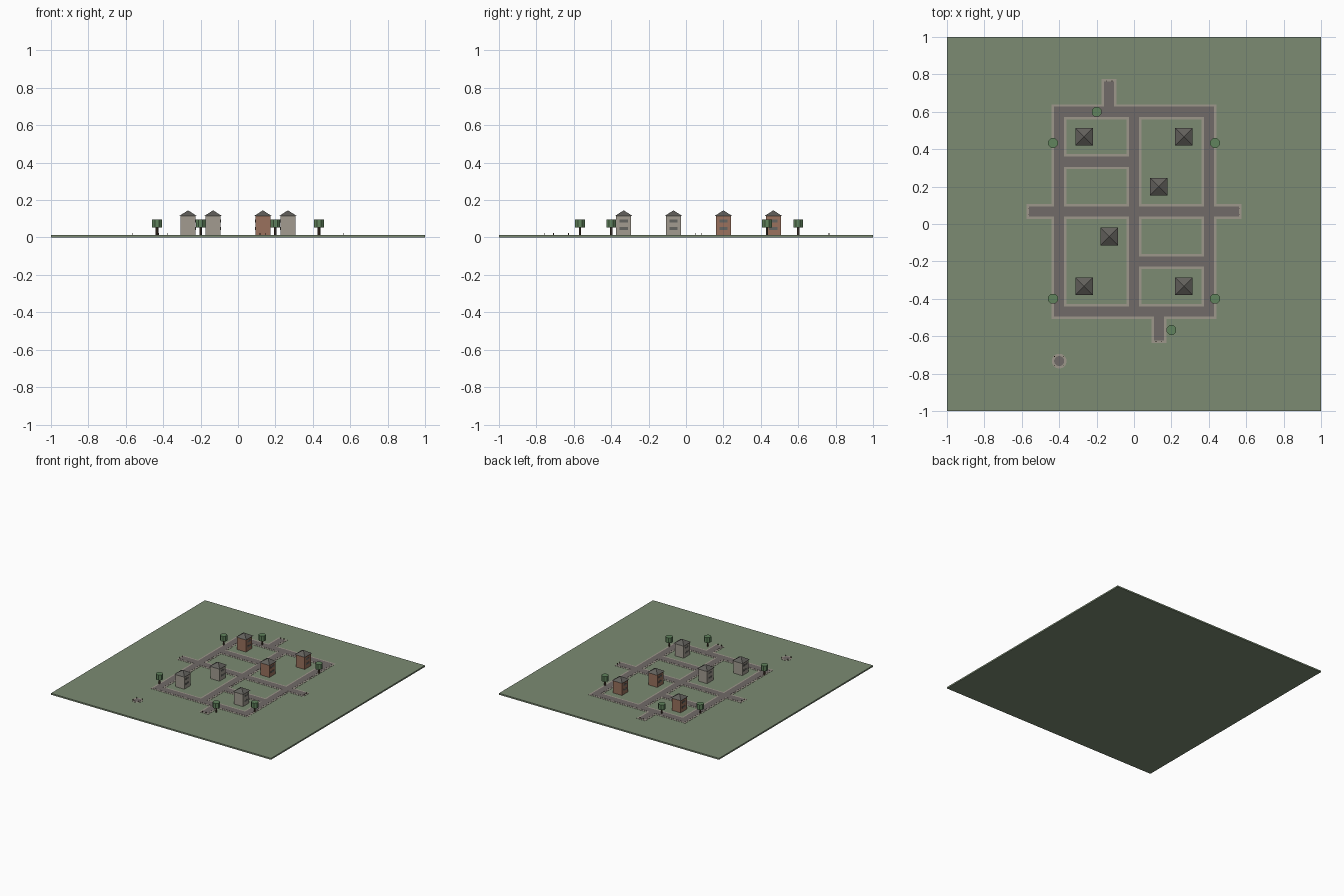
import bpy, math
from mathutils import Vector

cube = bpy.data.objects.get("Cube")
if cube:
    bpy.data.objects.remove(cube, do_unlink=True)


def material(name, r, g, b):
    m = bpy.data.materials.new(name)
    m.use_nodes = True
    m.diffuse_color = (r, g, b, 1)
    m.node_tree.nodes["Principled BSDF"].inputs["Base Color"].default_value = (r, g, b, 1)
    return m


GRASS = material("grass green", 0.20, 0.26, 0.17)
ROAD = material("asphalt", 0.165, 0.145, 0.14)
PAVING = material("pale paving", 0.34, 0.31, 0.26)
STONE = material("grey wall", 0.36, 0.33, 0.28)
BRICK = material("brick wall", 0.32, 0.165, 0.11)
SLATE = material("slate roof", 0.12, 0.115, 0.105)
GLASS = material("window grey", 0.13, 0.13, 0.12)
LEAF = material("leaf green", 0.12, 0.23, 0.11)
BARK = material("bark brown", 0.09, 0.055, 0.035)

TOP = 0.012      # lawn level
WALL_TOP = 0.115


def finish(name, mat):
    ob = bpy.context.object
    ob.name = name
    ob.data.materials.append(mat)
    return ob


def box(name, mat, x0, x1, y0, y1, z0, z1):
    bpy.ops.mesh.primitive_cube_add(size=1, location=((x0 + x1) / 2, (y0 + y1) / 2, (z0 + z1) / 2))
    ob = finish(name, mat)
    ob.scale = (x1 - x0, y1 - y0, z1 - z0)
    return ob


def drum(name, mat, x, y, radius, z0, z1, sides=8):
    bpy.ops.mesh.primitive_cylinder_add(vertices=sides, radius=radius, depth=z1 - z0,
                                        location=(x, y, (z0 + z1) / 2),
                                        rotation=(0, 0, math.pi / sides))
    return finish(name, mat)


# Lawn
box("lawn", GRASS, -1, 1, -1, 1, 0, TOP)

# Streets as centre lines, each a paving strip under a narrower road strip
SOUTH, NORTH, SIDE = -0.467, 0.6, 0.4
streets = {
    "west_street": (-SIDE, SOUTH, -SIDE, NORTH),
    "middle_street": (0, SOUTH, 0, NORTH),
    "east_street": (SIDE, SOUTH, SIDE, NORTH),
    "north_street": (-SIDE, NORTH, SIDE, NORTH),
    "south_street": (-SIDE, SOUTH, SIDE, SOUTH),
    "cross_street": (-0.535, 0.067, 0.535, 0.067),
    "upper_lane": (-SIDE, 0.333, 0, 0.333),
    "lower_lane": (0, -0.2, SIDE, -0.2),
    "north_exit": (-0.133, NORTH, -0.133, 0.735),
    "south_exit": (0.133, -0.595, 0.133, SOUTH),
}
for name, (x0, y0, x1, y1) in streets.items():
    for part, mat, half, height in (("paving", PAVING, 0.04, 0.0015), ("road", ROAD, 0.027, 0.0025)):
        box(name + "_" + part, mat, x0 - half, x1 + half, y0 - half, y1 + half, TOP, TOP + height)

# Small round plaza with a ring of studs
PX, PY = -0.4, -0.733
drum("plaza_paving", PAVING, PX, PY, 0.04, TOP, TOP + 0.0015, 16)
drum("plaza_centre", ROAD, PX, PY, 0.027, TOP, TOP + 0.0025, 16)


def stud(name, x, y):
    box(name, BARK, x - 0.002, x + 0.002, y - 0.002, y + 0.002, TOP, TOP + 0.012)


for i in range(4):
    a = math.pi / 4 + i * math.pi / 2
    stud("plaza_stud", PX + 0.035 * math.cos(a), PY + 0.035 * math.sin(a))

# Studs closing the street ends
for off in (-0.015, 0.015):
    for side in (-1, 1):
        stud("street_end_stud", side * 0.565, 0.067 + off)
    stud("north_end_stud", -0.133 + off, 0.765)
    stud("south_end_stud", 0.133 + off, -0.628)


# Houses: block walls, pyramid roof, two window bands on each side
def house(x, y, wall):
    h = 0.04
    box("house_walls", wall, x - h, x + h, y - h, y + h, TOP, WALL_TOP)
    bpy.ops.mesh.primitive_cone_add(vertices=4, radius1=0.047 * math.sqrt(2), depth=0.03,
                                    location=(x, y, WALL_TOP + 0.015),
                                    rotation=(0, 0, math.pi / 4))
    finish("house_roof", SLATE)
    for side in (-1, 1):
        for z in (0.048, 0.088):
            cx = x + side * h
            box("house_window", GLASS, cx - 0.0015, cx + 0.0015, y - 0.022, y + 0.022, z - 0.007, z + 0.007)


for x, y, wall in ((-0.267, 0.467, BRICK), (0.267, 0.467, BRICK), (0.133, 0.2, BRICK),
                   (-0.133, -0.067, STONE), (-0.267, -0.333, STONE), (0.267, -0.333, STONE)):
    house(x, y, wall)

# Trees
for x, y in ((-0.433, 0.433), (0.433, 0.433), (-0.433, -0.4), (0.433, -0.4),
             (-0.2, 0.6), (0.2, -0.567)):
    drum("tree_trunk", BARK, x, y, 0.007, TOP, 0.055, 6)
    drum("tree_crown", LEAF, x, y, 0.028, 0.053, 0.096)
